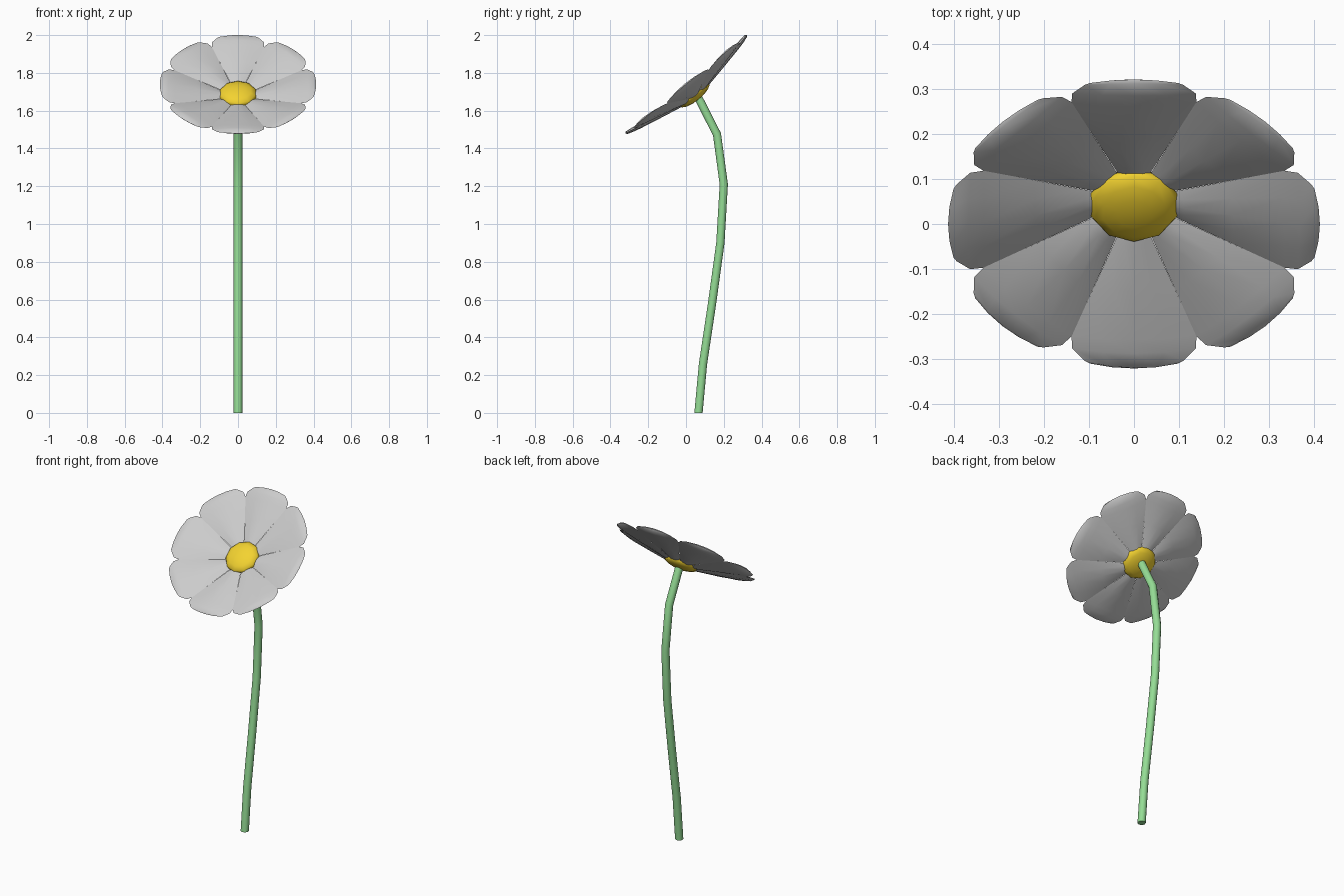
import bpy, bmesh, math
from mathutils import Matrix, Vector

if "Cube" in bpy.data.objects:
    bpy.data.objects.remove(bpy.data.objects["Cube"])

# Frame of the tilted flower head (origin in the middle of the rim plane)
HEAD = Matrix.Translation((0, 0, 1.74)) @ Matrix.Rotation(math.radians(39), 4, 'X')


def material(name, color):
    m = bpy.data.materials.new(name)
    m.diffuse_color = (*color, 1)
    m.use_nodes = True
    m.node_tree.nodes["Principled BSDF"].inputs["Base Color"].default_value = m.diffuse_color
    return m


def finish(name, bm, mat=None, angle=50):
    bmesh.ops.remove_doubles(bm, verts=bm.verts, dist=1e-5)
    bmesh.ops.recalc_face_normals(bm, faces=bm.faces)
    me = bpy.data.meshes.new(name)
    bm.to_mesh(me)
    bm.free()
    ob = bpy.data.objects.new(name, me)
    bpy.context.collection.objects.link(ob)
    if mat:
        me.materials.append(mat)
    bpy.ops.object.select_all(action='DESELECT')
    ob.select_set(True)
    bpy.context.view_layer.objects.active = ob
    bpy.ops.object.shade_smooth_by_angle(angle=math.radians(angle))
    return ob


def petal(index):
    # rows along the petal: radius, half width, half thickness, bulge at the middle
    rows = [(0.07, 0.028, 0.008, 0), (0.11, 0.045, 0.010, 0), (0.22, 0.091, 0.012, 0),
            (0.335, 0.139, 0.013, 0), (0.365, 0.138, 0.012, 0.004),
            (0.395, 0.11, 0.008, 0.012), (0.402, 0.098, 0.0, 0.012)]
    us = [-1, -0.5, 0, 0.5, 1]
    bm = bmesh.new()
    grids = []
    for side in (1, -1):
        grid = []
        for r, w, h, bulge in rows:
            line = []
            for u in us:
                rr = r + bulge * (1 - u * u)
                z = (rr - 0.414) * 0.217 + side * h * (1 - u * u)
                line.append(bm.verts.new((rr, w * u, z)))
            grid.append(line)
        for a, b in zip(grid, grid[1:]):
            for i in range(len(us) - 1):
                bm.faces.new((a[i], a[i + 1], b[i + 1], b[i]))
        grids.append(grid)
    bmesh.ops.remove_doubles(bm, verts=bm.verts, dist=1e-5)
    # close the root
    bmesh.ops.holes_fill(bm, edges=[e for e in bm.edges if e.is_boundary], sides=0)
    bm.transform(HEAD @ Matrix.Rotation(index * math.pi / 4, 4, 'Z'))
    finish(f"petal_{index + 1}", bm)


for i in range(8):
    petal(i)

# Flower centre: flattened ball
bm = bmesh.new()
bmesh.ops.create_uvsphere(bm, u_segments=10, v_segments=8, radius=1)
bm.transform(HEAD @ Matrix.Translation((0, 0, -0.068)) @ Matrix.Diagonal((0.102, 0.102, 0.037, 1)))
finish("flower_centre", bm, material("yellow", (0.9, 0.65, 0.03)), 80)

# Stem: mitred tube along a bent path in the y-z plane
path = [Vector((0, y, z)) for y, z in
        [(0.066, 0), (0.09, 0.26), (0.138, 0.58), (0.182, 0.9),
         (0.2, 1.21), (0.164, 1.475), (0.062, 1.675)]]
N, R = 10, 0.023
bm = bmesh.new()
rings = []
for i, p in enumerate(path):
    t = (path[min(i + 1, len(path) - 1)] - p).normalized() + (p - path[max(i - 1, 0)]).normalized()
    t = Vector((0, 0, 1)) if i == 0 else t.normalized()
    side = Vector((1, 0, 0))
    up = t.cross(side)
    rings.append([bm.verts.new(p + R * (math.cos(a) * side + math.sin(a) * up))
                  for a in (2 * math.pi * k / N for k in range(N))])
for a, b in zip(rings, rings[1:]):
    for k in range(N):
        bm.faces.new((a[k], a[(k + 1) % N], b[(k + 1) % N], b[k]))
bm.faces.new(rings[0])
bm.faces.new(rings[-1])
finish("stem", bm, material("green", (0.3, 0.72, 0.3)))
